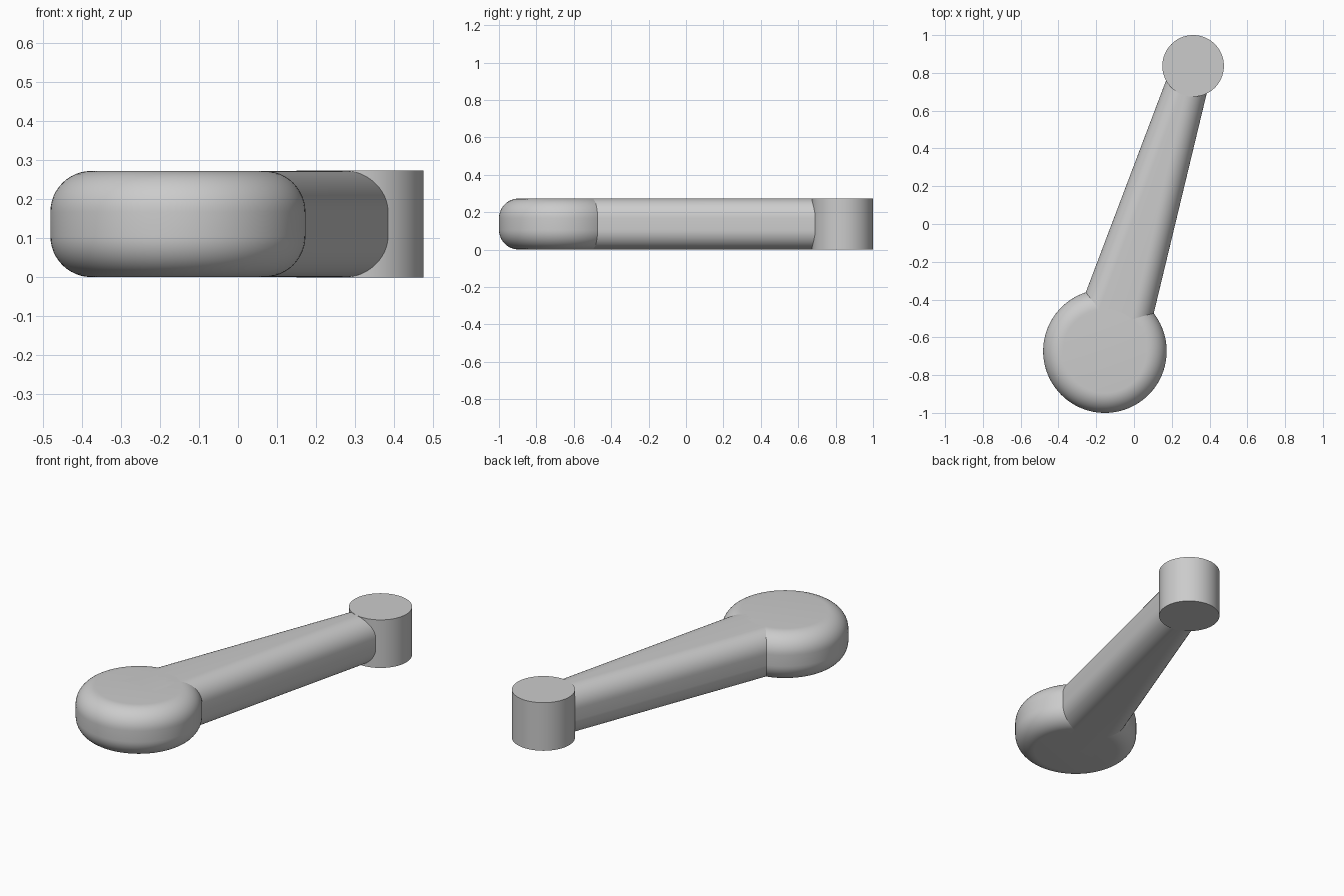
import bpy
import bmesh
from math import cos, sin, pi, radians

cube = bpy.data.objects.get("Cube")
if cube:
    bpy.data.objects.remove(cube, do_unlink=True)

grey = bpy.data.materials.new("light grey")
grey.use_nodes = True
colour = (0.6, 0.6, 0.6, 1)
grey.diffuse_color = colour
grey.node_tree.nodes["Principled BSDF"].inputs["Base Color"].default_value = colour

HEIGHT = 0.274      # pin height
LOW, HIGH = 0.001, 0.273   # hub and arm sit a hair inside the pin height
ROUND = 0.105       # edge rounding of hub and arm
STEPS = 12          # segments per rounded quarter
SIDES = 96


def loft(name, rings):
    """Skin a stack of closed rings and cap both ends."""
    bm = bmesh.new()
    loops = [[bm.verts.new(p) for p in ring] for ring in rings]
    for a, b in zip(loops, loops[1:]):
        for i in range(len(a)):
            j = (i + 1) % len(a)
            bm.faces.new((a[i], a[j], b[j], b[i]))
    bm.faces.new(loops[0])
    bm.faces.new(loops[-1])
    bmesh.ops.recalc_face_normals(bm, faces=bm.faces)
    mesh = bpy.data.meshes.new(name)
    bm.to_mesh(mesh)
    bm.free()
    mesh.materials.append(grey)
    obj = bpy.data.objects.new(name, mesh)
    bpy.context.collection.objects.link(obj)
    bpy.ops.object.select_all(action='DESELECT')
    obj.select_set(True)
    bpy.context.view_layer.objects.active = obj
    bpy.ops.object.shade_smooth_by_angle(angle=radians(30))
    return obj


def circle(x, y, z, r):
    return [(x + r * cos(2 * pi * i / SIDES), y + r * sin(2 * pi * i / SIDES), z)
            for i in range(SIDES)]


def arm_section(y, left, right):
    """Rounded rectangle standing across the arm."""
    corners = ((right - ROUND, HIGH - ROUND), (left + ROUND, HIGH - ROUND),
               (left + ROUND, LOW + ROUND), (right - ROUND, LOW + ROUND))
    ring = []
    for q, (cx, cz) in enumerate(corners):
        for s in range(STEPS + 1):
            a = (q + s / STEPS) * pi / 2
            ring.append((cx + ROUND * cos(a), y, cz + ROUND * sin(a)))
    return ring


# Hub: wide disc with fully rounded rims
hub_x, hub_y, hub_r = -0.154, -0.673, 0.327
quarter = [s / STEPS * pi / 2 for s in range(STEPS + 1)]
profile = [(hub_r - ROUND + ROUND * sin(a), LOW + ROUND - ROUND * cos(a)) for a in quarter]
profile += [(r, LOW + HIGH - z) for r, z in reversed(profile)]
loft("hub", [circle(hub_x, hub_y, z, r) for r, z in profile])

# Arm: tapered rounded bar, buried in the hub and the pin
loft("arm", [arm_section(-0.67, -0.372, 0.057), arm_section(0.837, 0.199, 0.42)])

# Pin: plain upright cylinder with sharp rims
loft("end_pin", [circle(0.313, 0.837, z, 0.163) for z in (0, HEIGHT)])
